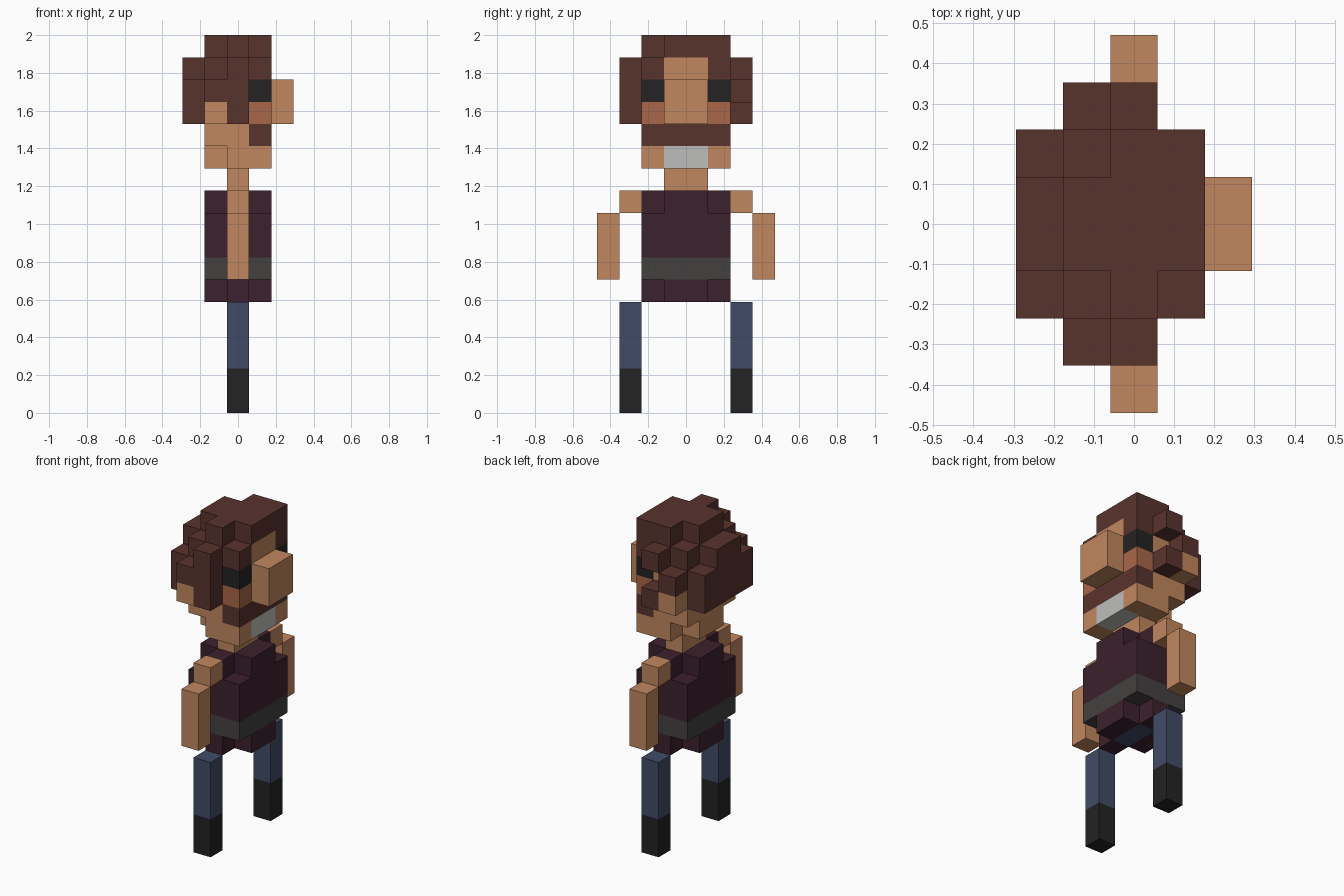
import bpy, bmesh

cube = bpy.data.objects.get("Cube")
if cube:
    bpy.data.objects.remove(cube, do_unlink=True)

V = 2 / 17                      # block size
COLOURS = {
    "skin": (192, 135, 94), "hair_brown": (89, 51, 45), "shirt_plum": (60, 33, 45),
    "belt_grey": (68, 65, 64), "trouser_blue": (64, 75, 102), "boot_black": (34, 35, 34),
    "cheek_red": (168, 103, 72), "mouth_white": (190, 190, 188),
}


def linear(c):
    c /= 255
    return c / 12.92 if c <= 0.04045 else ((c + 0.055) / 1.055) ** 2.4


NAMES = list(COLOURS)
MATS = []
for name, rgb in COLOURS.items():
    m = bpy.data.materials.new(name)
    m.use_nodes = True
    col = (*[linear(c) for c in rgb], 1)
    m.diffuse_color = col
    bsdf = m.node_tree.nodes["Principled BSDF"]
    bsdf.inputs["Base Color"].default_value = col
    bsdf.inputs["Roughness"].default_value = 0.9
    MATS.append(m)

cells = {}                      # (i, j, k) -> (part, colour index)


def fill(part, colour, xs, ys, zs):
    """Fill a block range (inclusive); later calls replace earlier ones."""
    for i in range(xs[0], xs[1] + 1):
        for j in range(ys[0], ys[1] + 1):
            for k in range(zs[0], zs[1] + 1):
                cells[i, j, k] = (part, NAMES.index(colour))


def pair(part, colour, xs, ys, zs):
    """Fill a range on the -y side and its mirror on the +y side."""
    fill("right_" + part, colour, xs, ys, zs)
    fill("left_" + part, colour, xs, (7 - ys[1], 7 - ys[0]), zs)


# Legs and boots
pair("leg", "trouser_blue", (2, 2), (1, 1), (2, 4))
pair("boot", "boot_black", (2, 2), (1, 1), (0, 1))

# Torso: narrow hips, belt, chest, stepped shoulders
fill("shirt", "shirt_plum", (2, 2), (2, 5), (5, 9))
fill("shirt", "shirt_plum", (1, 3), (3, 4), (5, 9))
fill("shirt", "shirt_plum", (1, 3), (2, 5), (7, 8))
fill("belt", "belt_grey", (1, 3), (2, 5), (6, 6))
fill("hips", "trouser_blue", (2, 2), (3, 4), (5, 5))

# Arms
pair("shoulder", "skin", (2, 2), (1, 1), (9, 9))
pair("arm", "skin", (2, 2), (0, 0), (6, 8))

# Neck, jaw and head core
fill("neck", "skin", (2, 2), (3, 4), (10, 10))
fill("head", "skin", (1, 1), (3, 4), (11, 11))
fill("head", "skin", (2, 3), (2, 5), (11, 11))
fill("head", "skin", (1, 3), (2, 5), (12, 14))
fill("head", "skin", (3, 3), (3, 4), (15, 15))
pair("ear", "skin", (1, 1), (1, 1), (13, 13))

# Face
fill("nose", "skin", (4, 4), (3, 4), (13, 14))
fill("mouth", "mouth_white", (3, 3), (3, 4), (11, 11))
fill("moustache", "hair_brown", (3, 3), (2, 5), (12, 12))
pair("cheek", "cheek_red", (3, 3), (2, 2), (13, 13))
pair("eye", "boot_black", (3, 3), (2, 2), (14, 14))

# Hair: crown, back and sides
fill("hair", "hair_brown", (1, 1), (3, 4), (16, 16))
fill("hair", "hair_brown", (2, 2), (2, 5), (16, 16))
fill("hair", "hair_brown", (3, 3), (3, 5), (16, 16))
fill("hair", "hair_brown", (1, 2), (2, 5), (15, 15))
for j in (2, 5):
    fill("hair", "hair_brown", (3, 3), (j, j), (15, 15))
fill("hair", "hair_brown", (1, 1), (2, 5), (14, 14))
fill("hair", "hair_brown", (0, 0), (2, 5), (13, 14))
fill("hair", "hair_brown", (0, 0), (3, 4), (15, 15))
for j in (1, 6):
    fill("hair", "hair_brown", (1, 1), (j, j), (14, 14))
fill("hair", "hair_brown", (2, 2), (1, 1), (13, 15))      # full sideburn
for k in (13, 15):                                        # sideburn with a gap
    fill("hair", "hair_brown", (2, 2), (6, 6), (k, k))


def build(part):
    """Make one object from the exposed block faces of a part."""
    bm = bmesh.new()
    used = sorted({c for p, c in cells.values() if p == part})
    for cell, (p, c) in cells.items():
        if p != part:
            continue
        for axis in range(3):
            for side in (0, 1):
                near = list(cell)
                near[axis] += 2 * side - 1
                if tuple(near) in cells:
                    continue
                a, b = (axis + 1) % 3, (axis + 2) % 3
                corners = []
                for da, db in ((0, 0), (1, 0), (1, 1), (0, 1)):
                    q = list(cell)
                    q[axis] += side
                    q[a] += da
                    q[b] += db
                    corners.append(bm.verts.new(((q[0] - 2.5) * V, (q[1] - 4) * V, q[2] * V)))
                f = bm.faces.new(corners if side else corners[::-1])
                f.material_index = used.index(c)
    bmesh.ops.remove_doubles(bm, verts=bm.verts, dist=1e-4)
    bmesh.ops.dissolve_limit(bm, angle_limit=0.01, verts=bm.verts, edges=bm.edges,
                             delimit={'MATERIAL'})
    me = bpy.data.meshes.new(part)
    bm.to_mesh(me)
    bm.free()
    for c in used:
        me.materials.append(MATS[c])
    bpy.context.scene.collection.objects.link(bpy.data.objects.new(part, me))


for part in dict.fromkeys(p for p, c in cells.values()):
    build(part)
